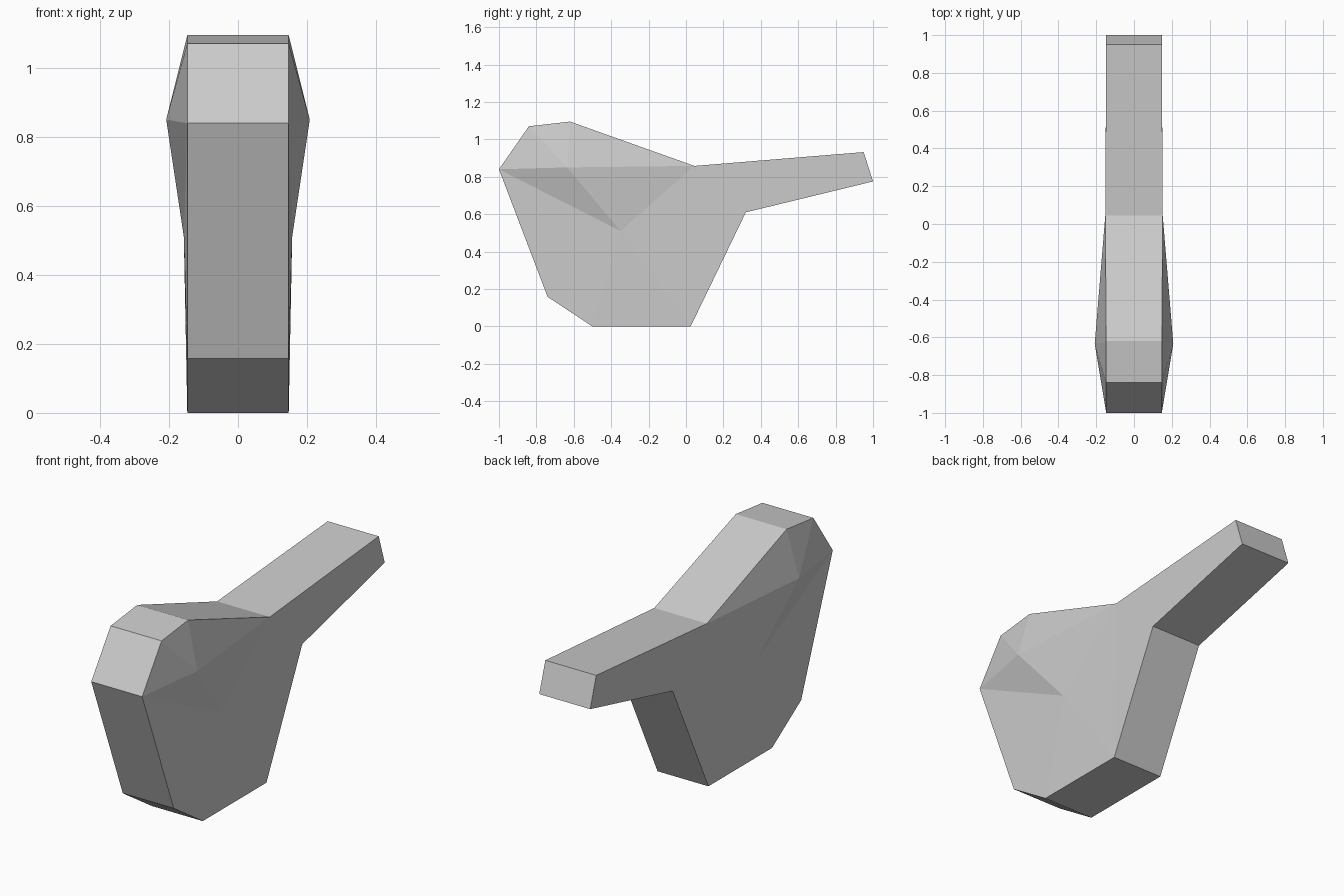
import bpy
import bmesh

cube = bpy.data.objects.get("Cube")
if cube:
    bpy.data.objects.remove(cube, do_unlink=True)

# Plain grey material
grey = bpy.data.materials.new("light grey")
grey.use_nodes = True
colour = (0.6, 0.6, 0.6, 1)
grey.diffuse_color = colour
grey.node_tree.nodes["Principled BSDF"].inputs["Base Color"].default_value = colour

# Side outline (y, z): nose, crown, neck, tail tip, tail root, base, chin
outline = [(-1, .84), (-.84, 1.07), (-.62, 1.095), (.045, .858), (.95, .932),
           (1, .775), (.32, .61), (.025, 0), (-.5, 0), (-.74, .158)]
HALF = .147
NOSE, CROWN_FRONT, CROWN, NECK, TIP_TOP, TIP_LOW, ROOT, HEEL, TOE, CHIN = range(10)

bm = bmesh.new()
sides = []
for s in (-1, 1):
    ring = [bm.verts.new((s * (.152 if i == NECK else HALF), y, z))
            for i, (y, z) in enumerate(outline)]
    cheek = bm.verts.new((s * .208, -.635, .85))
    flank = bm.verts.new((s * .157, -.35, .51))
    # Cheek fan, flank fan, then the tail
    upper = [flank] + [ring[i] for i in (NOSE, CROWN_FRONT, CROWN, NECK)] + [flank]
    lower = [ring[i] for i in (NECK, HEEL, TOE, CHIN, NOSE)]
    for a, b in zip(upper, upper[1:]):
        bm.faces.new((cheek, a, b))
    for a, b in zip(lower, lower[1:]):
        bm.faces.new((flank, a, b))
    bm.faces.new([ring[i] for i in (NECK, ROOT, HEEL)])
    bm.faces.new([ring[i] for i in (NECK, TIP_TOP, TIP_LOW, ROOT)])
    sides.append(ring)

# Rim strip joining the two sides
right, left = sides
for i in range(len(outline)):
    j = (i + 1) % len(outline)
    bm.faces.new((right[i], right[j], left[j], left[i]))
bmesh.ops.recalc_face_normals(bm, faces=bm.faces)

mesh = bpy.data.meshes.new("faceted_body")
bm.to_mesh(mesh)
bm.free()
mesh.materials.append(grey)
body = bpy.data.objects.new("faceted_body", mesh)
bpy.context.collection.objects.link(body)
